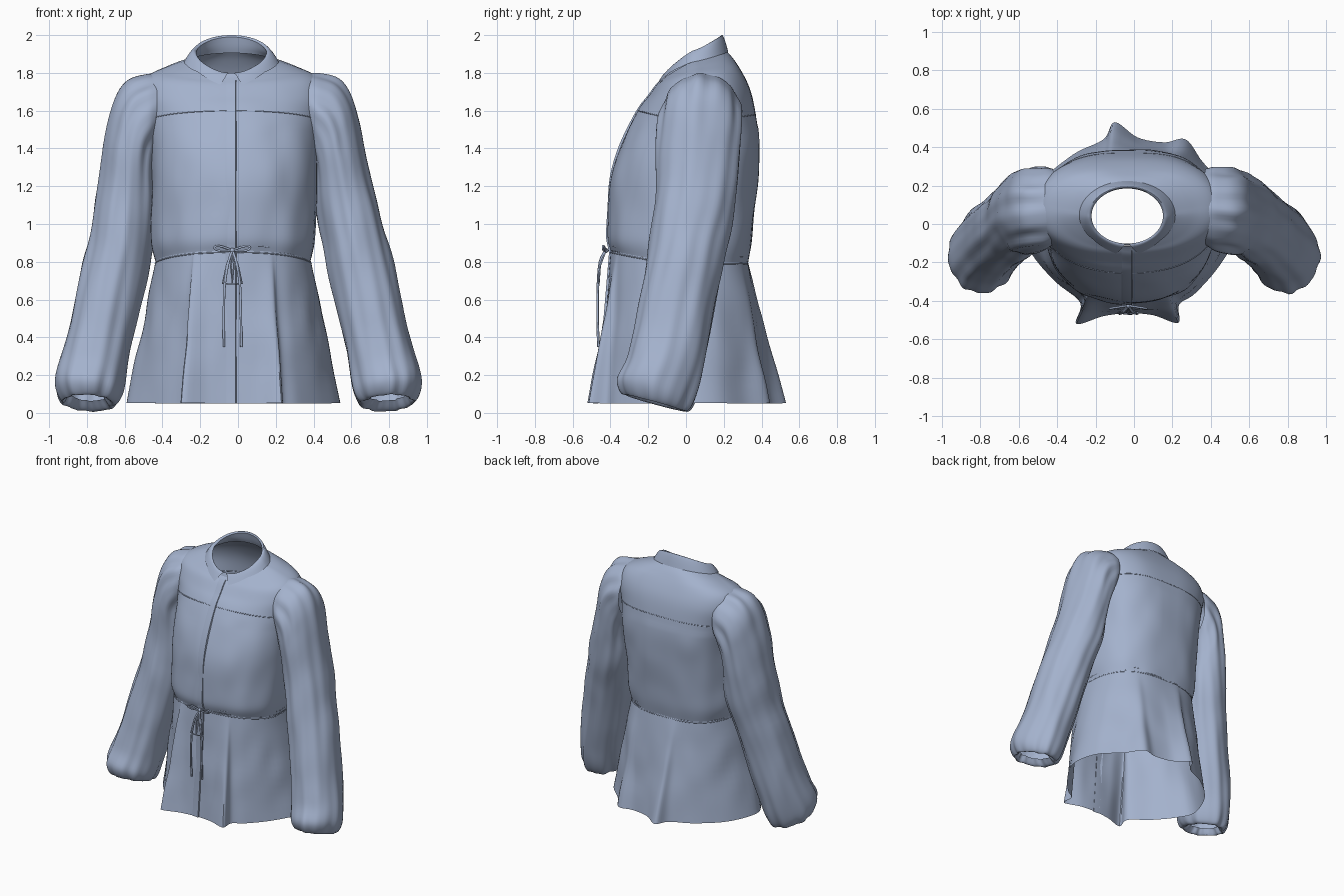
import bpy, bmesh, math
from mathutils import Vector, noise

if "Cube" in bpy.data.objects:
    bpy.data.objects.remove(bpy.data.objects["Cube"])

cloth = bpy.data.materials.new("dusty_blue_cloth")
cloth.diffuse_color = (0.37, 0.445, 0.61, 1)
cloth.use_nodes = True
cloth.node_tree.nodes["Principled BSDF"].inputs["Base Color"].default_value = cloth.diffuse_color


def spl(a, b, c, d, t):
    return 0.5 * (2 * b + (c - a) * t + (2 * a - 5 * b + 4 * c - d) * t * t + (3 * b - a - 3 * c + d) * t ** 3)


def dense(rows, n, closed=False):
    """Smoothly interpolate between rows of numbers."""
    out, m = [], len(rows)
    for i in range(m if closed else m - 1):
        idx = [(i + k) % m if closed else min(max(i + k, 0), m - 1) for k in (-1, 0, 1, 2)]
        for j in range(n):
            out.append([spl(*v, j / n) for v in zip(*[rows[k] for k in idx])])
    return out if closed else out + [list(rows[-1])]


def clamp(v):
    return max(0, min(1, v))


def loft(name, rings, closed=True, angle=50):
    bm = bmesh.new()
    vs = [[bm.verts.new(p) for p in r] for r in rings]
    n = len(rings[0])
    for a, b in zip(vs, vs[1:]):
        for i in range(n if closed else n - 1):
            j = (i + 1) % n
            bm.faces.new((a[i], a[j], b[j], b[i]))
    bmesh.ops.recalc_face_normals(bm, faces=bm.faces)
    me = bpy.data.meshes.new(name)
    bm.to_mesh(me)
    bm.free()
    ob = bpy.data.objects.new(name, me)
    bpy.context.collection.objects.link(ob)
    me.materials.append(cloth)
    bpy.ops.object.select_all(action='DESELECT')
    bpy.context.view_layer.objects.active = ob
    ob.select_set(True)
    bpy.ops.object.shade_smooth_by_angle(angle=math.radians(angle))
    return ob


def body_pt(row, t):
    """Point on a tilted body ring; t = -pi/2 is the front centre."""
    cx, a, yf, yb, zf, zs, zb = row
    c, s = math.cos(t), math.sin(t)
    wide = clamp((a - .26) / .14)              # rings turn round towards the neck
    p = 1 - wide * (.12 if s < 0 else .32)
    ym, h = (yf + yb) / 2, (yb - yf) / 2
    x = cx + a * math.copysign(abs(c) ** p, c)
    y = ym + h * math.copysign(abs(s) ** (1 - .1 * wide), s)
    return Vector((x, y, zs + ((zf if s < 0 else zb) - zs) * abs(s) ** 1.2))


def crumple(p, mid, amp):
    d = Vector((p.x - mid[0], p.y - mid[1], 0)).normalized()
    return p + d * amp * noise.noise(Vector((p.x * 7, p.y * 7, p.z * 4)))


def cord(name, pts, r, cyclic=False):
    cu = bpy.data.curves.new(name, 'CURVE')
    cu.dimensions = '3D'
    cu.bevel_depth, cu.bevel_resolution = r, 1
    cu.use_fill_caps = True
    sp = cu.splines.new('POLY')
    sp.points.add(len(pts) - 1)
    for q, p in zip(sp.points, pts):
        q.co = (*p, 1)
    sp.use_cyclic_u = cyclic
    ob = bpy.data.objects.new(name, cu)
    bpy.context.collection.objects.link(ob)
    cu.materials.append(cloth)


N = 96
TAU = 2 * math.pi
# bodice rings: cx, half width, y front, y back, z front, z side, z back
BODY = [(-.025, .412, -.398, .328, .86, .80, .80),
        (-.025, .435, -.415, .345, .93, .90, .90),
        (-.022, .435, -.408, .36, 1.08, 1.06, 1.06),
        (-.02, .438, -.395, .38, 1.25, 1.25, 1.25),
        (-.02, .445, -.345, .388, 1.42, 1.40, 1.42),
        (-.025, .465, -.255, .368, 1.60, 1.54, 1.58),
        (-.03, .488, -.195, .343, 1.68, 1.67, 1.70),
        (-.033, .455, -.155, .305, 1.735, 1.775, 1.79),
        (-.035, .34, -.13, .255, 1.76, 1.832, 1.87),
        (-.035, .235, -.115, .215, 1.775, 1.865, 1.915)]
body = dense(BODY, 6)
loft("bodice", [[crumple(body_pt(r, TAU * i / N), (-.02, 0), .010 if k < 28 else .003)
                 for i in range(N)] for k, r in enumerate(body)])

# yoke seams, front and back
for nm, t0, t1 in (("front_yoke_seam", -2.75, -.39), ("back_yoke_seam", .3, 2.84)):
    cord(nm, [body_pt(BODY[5], t0 + (t1 - t0) * i / 40) for i in range(41)], .003)

# flared peplum: hem outline with folded pleats
HEM = [(.54, -.03), (.50, .17), (.36, .32), (.27, .44), (.16, .425), (.02, .45), (-.10, .53),
       (-.16, .44), (-.32, .36), (-.50, .20), (-.59, -.02), (-.53, -.16), (-.41, -.30),
       (-.28, -.41), (-.30, -.52), (-.16, -.48), (-.03, -.465), (.10, -.475), (.23, -.515),
       (.235, -.42), (.32, -.36), (.45, -.21)]
hem = dense(HEM, 6, True)
rings = []
for k in range(17):
    f = k / 16
    ring = []
    for x, y in hem:
        top = body_pt(BODY[0], math.atan2((y + .035) / .37, (x + .025) / .42))
        low = Vector((x, y, .05 + .03 * max(0, math.hypot(x, y) - .48)))
        p = top.lerp(low, f)
        ring.append(crumple(p, (-.02, 0), .014 * math.sin(math.pi * f)))
    rings.append(ring)
loft("peplum", rings, angle=40)

# waist channel seams
for dz in (0, .035):
    cord("waist_seam", [body_pt(BODY[0], TAU * i / N) + Vector((0, 0, dz - .01)) for i in range(N)],
         .004, cyclic=True)

# sleeves: x outer, z outer, x inner, z inner, y front, y back, front lift, gather
SLEEVE = [(.385, 1.795, .415, 1.38, -.11, .285, 0, .0),
          (.46, 1.795, .42, 1.33, -.135, .30, 0, .03),
          (.555, 1.765, .425, 1.26, -.15, .305, 0, .045),
          (.62, 1.68, .425, 1.18, -.155, .30, 0, .035),
          (.665, 1.52, .425, 1.06, -.155, .285, 0, .025),
          (.735, 1.18, .44, .90, -.17, .255, 0, .025),
          (.80, .90, .485, .70, -.21, .20, 0, .025),
          (.87, .58, .54, .46, -.26, .145, 0, .025),
          (.93, .32, .585, .25, -.31, .10, .02, .025),
          (.968, .15, .61, .10, -.365, .045, .055, .035),
          (.935, .06, .65, .045, -.335, .0, .045, .06),
          (.90, .11, .70, .09, -.29, -.05, .035, .07)]
for side, nm in ((1, "left_sleeve"), (-1, "right_sleeve")):
    rings = []
    for xo, zo, xi, zi, yf, yb, lift, g in dense(SLEEVE, 6):
        mid = Vector(((xo + xi) / 2, (yf + yb) / 2, (zo + zi) / 2))
        u = Vector(((xo - xi) / 2, 0, (zo - zi) / 2))
        v = Vector((0, (yf - yb) / 2, lift))
        ring = []
        for i in range(72):
            t = TAU * i / 72
            k = 1 + g * (.6 * math.sin(9 * t + side) + .4 * math.sin(14 * t + 4 * zo)) - g * .3
            p = mid + (u * math.cos(t) + v * math.sin(t)) * k
            p = crumple(p, mid, .012)
            shift = .025 * clamp((p.z - .9) / .5)
            ring.append((p.x * side - shift, p.y, max(p.z, 0)))
        rings.append(ring)
    loft(nm, rings, angle=45)

# collar: inner stand, then folded leaf open at the front with two points
STAND = [(-.035, .232, -.113, .212, 1.77, 1.86, 1.905),
         (-.035, .200, -.108, .198, 1.785, 1.885, 1.94),
         (-.035, .186, -.102, .185, 1.80, 1.91, 1.99)]
loft("collar_stand", [[body_pt(r, TAU * i / N) for i in range(N)] for r in dense(STAND, 3)])
LEAF = [(-.035, .186, -.102, .185, 1.80, 1.91, 1.99),
        (-.035, .200, -.110, .194, 1.807, 1.92, 2.0),
        (-.035, .224, -.124, .210, 1.79, 1.90, 1.96),
        (-.035, .250, -.134, .224, 1.775, 1.86, 1.91)]
rings = []
leaf = dense(LEAF, 3)
for k, r in enumerate(leaf):
    f = k / (len(leaf) - 1)
    gap = .04 + .20 * f
    ring = []
    for i in range(N + 1):
        t = -math.pi / 2 + gap + (TAU - 2 * gap) * i / N
        near = max(0, 1 - min(i, N - i) / 9)
        ring.append(body_pt(r, t) + Vector((0, -.025, -.04)) * near * f)
    rings.append(ring)
loft("collar_leaf", rings, closed=False)

# front placket: a narrow overlapping strip from neck to hem
line = [(-.466, .05), (-.40, .845)] + [(r[2], r[4]) for r in body[3:-6]]
loft("front_placket", [[(x, y - d, z) for x, d in ((-.065, .0), (-.055, .004), (-.012, .008), (-.008, -.004))]
                       for y, z in line], closed=False, angle=40)

# drawstring bow: knot, side loops, drooping loops and long tails
KNOT = Vector((-.03, -.425, .86))
bpy.ops.mesh.primitive_uv_sphere_add(segments=12, ring_count=8, radius=.014, location=KNOT)
bpy.context.object.name = "bow_knot"
bpy.context.object.data.materials.append(cloth)
for s in (-1, 1):
    cord("bow_loop", [KNOT + Vector((s * .095 * math.sin(math.pi * i / 16),
                                     -.015 * math.sin(math.pi * i / 16),
                                     .012 * math.sin(TAU * i / 16) + .015 * math.sin(math.pi * i / 16)))
                      for i in range(17)], .006)
    path = dense([tuple(KNOT), (-.03 + s * .02, -.455, .80), (-.03 + s * .04, -.466, .68),
                  (-.03 + s * .045, -.468, .52), (-.028 + s * .046, -.464, .35)], 5)
    cord("bow_tail", path, .007)
    cord("drooping_loop", [tuple(KNOT), (-.03 + s * .03, -.455, .78), (-.03 + s * .052, -.462, .685),
                           (-.03, -.468, .682), (-.03 + s * .008, -.455, .78), tuple(KNOT)], .005)
